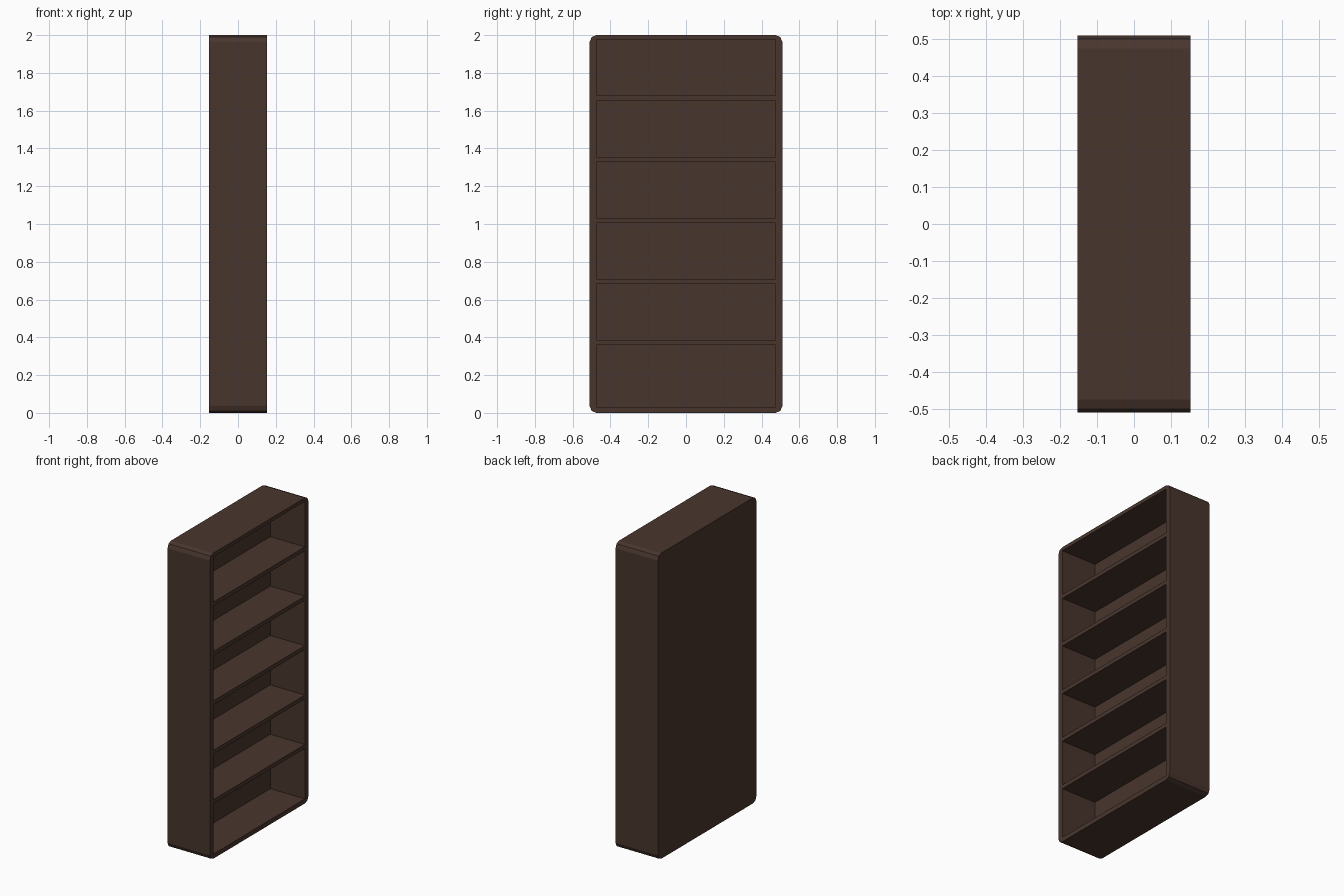
import bpy, bmesh
from mathutils import Matrix

if "Cube" in bpy.data.objects:
    bpy.data.objects.remove(bpy.data.objects["Cube"])

DEPTH, WIDTH, HEIGHT = 0.306, 1.02, 2.0
INNER_HALF = 0.473                      # half width of each compartment
BACK_X = -0.097                         # inner face of the back panel
FRONT_X = DEPTH / 2
FLOOR, TOP = 0.03, 1.976
COUNT, PITCH, SHELF = 6, 0.3233, 0.0265

wood = bpy.data.materials.new("dark brown wood")
wood.diffuse_color = (0.066, 0.036, 0.027, 1.0)
wood.use_nodes = True
wood.node_tree.nodes["Principled BSDF"].inputs["Base Color"].default_value = wood.diffuse_color


def add_box(bm, lo, hi):
    """Add an axis-aligned box between two corners."""
    size = [b - a for a, b in zip(lo, hi)]
    mid = [(a + b) / 2 for a, b in zip(lo, hi)]
    mat = Matrix.Translation(mid) @ Matrix.Diagonal((*size, 1.0))
    bmesh.ops.create_cube(bm, size=1.0, matrix=mat)


def make_object(bm, name):
    mesh = bpy.data.meshes.new(name)
    bm.to_mesh(mesh)
    bm.free()
    mesh.materials.append(wood)
    obj = bpy.data.objects.new(name, mesh)
    bpy.context.collection.objects.link(obj)
    return obj


# Case: solid block with the four long depth-wise edges rounded
bm = bmesh.new()
add_box(bm, (-DEPTH / 2, -WIDTH / 2, 0), (DEPTH / 2, WIDTH / 2, HEIGHT))
depth_edges = [e for e in bm.edges
               if abs(e.verts[0].co.x - e.verts[1].co.x) > 0.1]
bmesh.ops.bevel(bm, geom=depth_edges, offset=0.036, segments=2,
                profile=0.5, affect='EDGES')
case = make_object(bm, "bookcase")

# Compartments: six boxes cut into the open side, leaving shelves between
bm = bmesh.new()
for i in range(COUNT):
    top = TOP - (COUNT - 1 - i) * PITCH
    bottom = FLOOR if i == 0 else top - (PITCH - SHELF)
    add_box(bm, (BACK_X, -INNER_HALF, bottom), (FRONT_X + 0.1, INNER_HALF, top))
cutter = make_object(bm, "compartment_cutter")
cutter.hide_render = True

cut = case.modifiers.new("compartments", 'BOOLEAN')
cut.operation = 'DIFFERENCE'
cut.solver = 'EXACT'
cut.object = cutter
bpy.context.view_layer.objects.active = case
case.select_set(True)
bpy.ops.object.modifier_apply(modifier=cut.name)
bpy.data.objects.remove(cutter)
